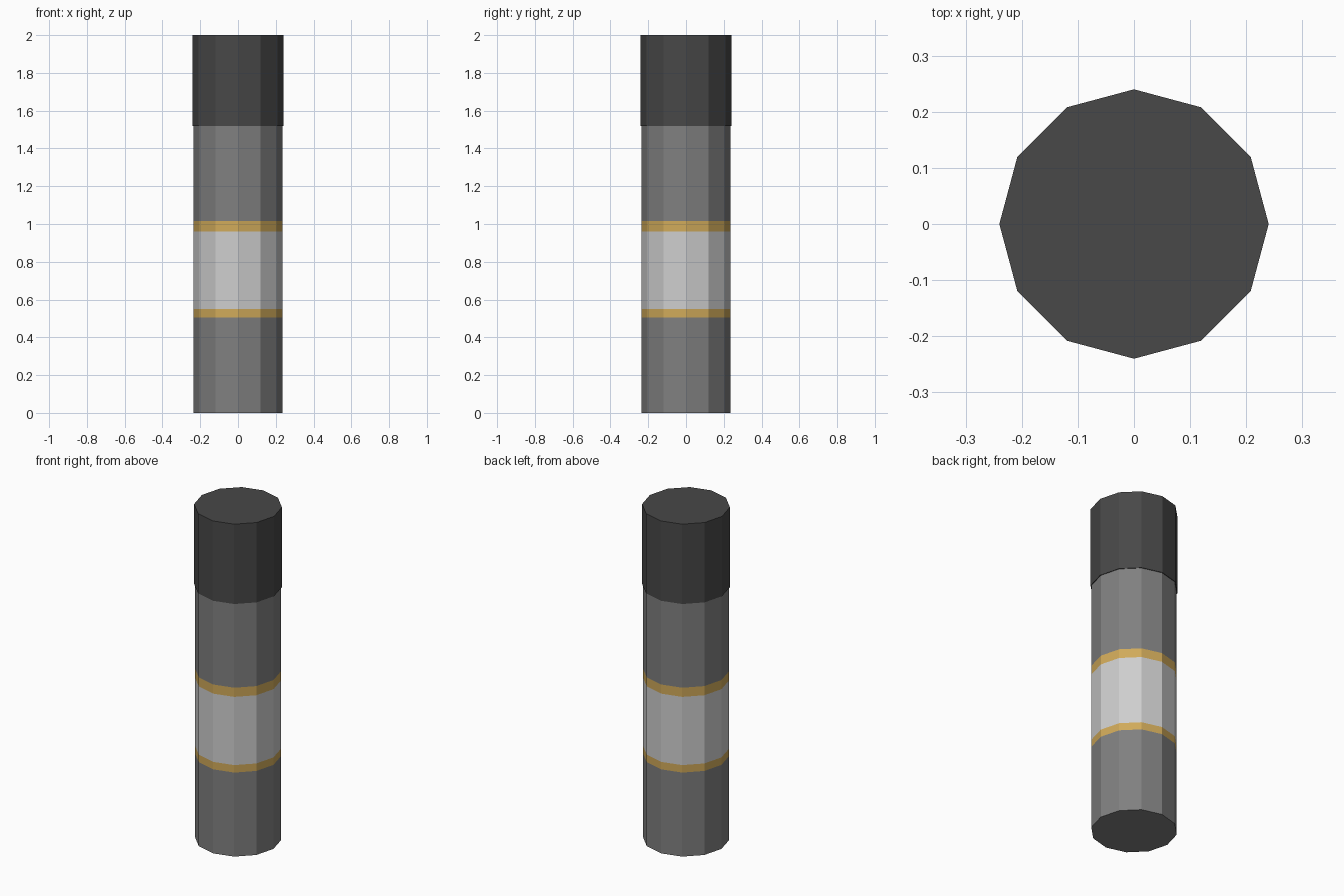
import bpy
import bmesh
from math import sin, cos, tau

SIDES = 12

cube = bpy.data.objects.get("Cube")
if cube:
    bpy.data.objects.remove(cube, do_unlink=True)


def material(name, srgb):
    lin = [((c / 255 + 0.055) / 1.055) ** 2.4 for c in srgb]
    mat = bpy.data.materials.new(name)
    mat.use_nodes = True
    mat.diffuse_color = (*lin, 1)
    mat.node_tree.nodes["Principled BSDF"].inputs["Base Color"].default_value = (*lin, 1)
    return mat


def prism(name, radius, heights, mats, bands):
    """Closed faceted tube with one ring per height and one material per band."""
    bm = bmesh.new()
    rings = [[bm.verts.new((radius * cos(tau * i / SIDES), radius * sin(tau * i / SIDES), z))
              for i in range(SIDES)] for z in heights]
    for low, high, index in zip(rings, rings[1:], bands):
        for i in range(SIDES):
            j = (i + 1) % SIDES
            bm.faces.new((low[i], low[j], high[j], high[i])).material_index = index
    bm.faces.new(rings[0][::-1]).material_index = bands[0]
    bm.faces.new(rings[-1]).material_index = bands[-1]
    mesh = bpy.data.meshes.new(name)
    bm.to_mesh(mesh)
    bm.free()
    for mat in mats:
        mesh.materials.append(mat)
    obj = bpy.data.objects.new(name, mesh)
    bpy.context.collection.objects.link(obj)
    return obj


grey = material("mid grey", (128, 128, 128))
gold = material("gold", (208, 170, 90))
silver = material("light grey", (206, 206, 206))
dark = material("dark grey", (72, 72, 72))

# Tube body with a pale label between two gold bands
prism("tube_body", 0.236, (0, 0.505, 0.55, 0.96, 1.015, 1.53),
      (grey, gold, silver), (0, 1, 2, 1, 0))

# Slightly wider lid
prism("lid", 0.24, (1.52, 2), (dark,), (0,))
